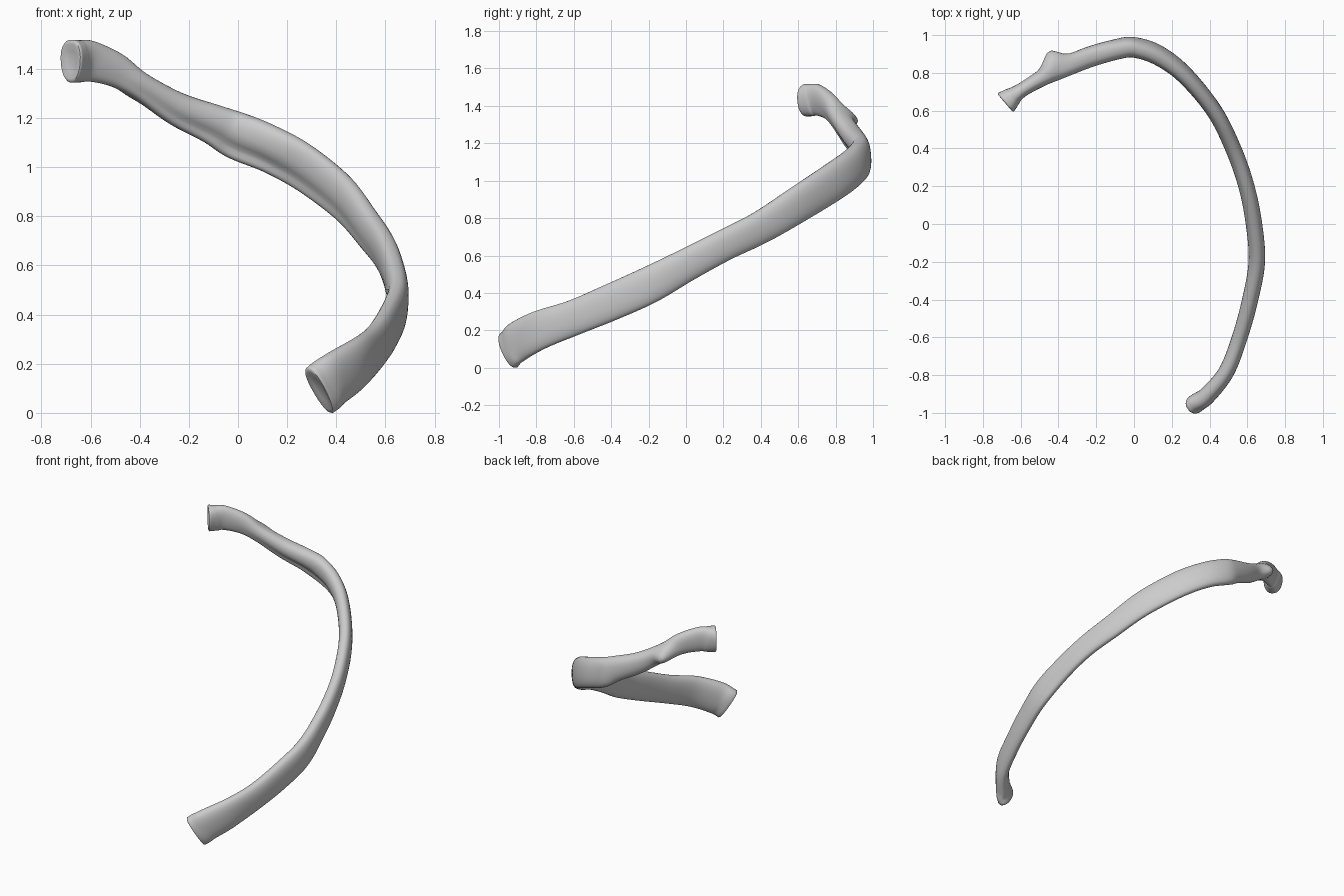
import bpy, bmesh, math
from mathutils import Vector

if "Cube" in bpy.data.objects:
    bpy.data.objects.remove(bpy.data.objects["Cube"])

# Stations from front tip to rear head: x, y, z, half height, half thickness, tilt (deg)
STATIONS = [
    (0.335, -0.945, 0.112, 0.110, 0.050, 0), (0.395, -0.900, 0.158, 0.110, 0.046, 0),
    (0.490, -0.780, 0.222, 0.104, 0.042, 0), (0.560, -0.600, 0.287, 0.095, 0.041, 0),
    (0.615, -0.400, 0.370, 0.098, 0.042, 0), (0.650, -0.200, 0.460, 0.098, 0.043, 0),
    (0.635, 0.000, 0.567, 0.088, 0.043, 0), (0.595, 0.200, 0.672, 0.084, 0.042, 0),
    (0.525, 0.400, 0.770, 0.088, 0.042, 0), (0.425, 0.600, 0.893, 0.097, 0.042, 3),
    (0.270, 0.790, 1.015, 0.102, 0.044, 8), (0.130, 0.895, 1.092, 0.100, 0.048, 12),
    (0.000, 0.937, 1.145, 0.098, 0.050, 12), (-0.100, 0.925, 1.193, 0.082, 0.052, 10),
    (-0.250, 0.880, 1.257, 0.068, 0.054, 6), (-0.400, 0.815, 1.350, 0.056, 0.050, 0),
    (-0.500, 0.765, 1.415, 0.070, 0.042, 0), (-0.600, 0.705, 1.450, 0.083, 0.038, 0),
    (-0.645, 0.672, 1.450, 0.086, 0.052, 0), (-0.677, 0.645, 1.450, 0.087, 0.064, 0),
]
STEPS, SIDES = 6, 32
TUBERCLE = Vector((-0.435, 0.855, 1.345))


def catmull(a, b, c, d, t):
    return [0.5 * (2 * q + (r - p) * t + (2 * p - 5 * q + 4 * r - s) * t * t
                   + (3 * q - p - 3 * r + s) * t ** 3) for p, q, r, s in zip(a, b, c, d)]


def spow(v, e):
    return math.copysign(abs(v) ** e, v)


def bump(v, centre, width):
    return math.exp(-((v - centre) / width) ** 2)


# Smooth interpolation of the stations, with extrapolated ends
first = [2 * p - q for p, q in zip(STATIONS[0], STATIONS[1])]
last = [2 * p - q for p, q in zip(STATIONS[-1], STATIONS[-2])]
ctrl = [first, *STATIONS, last]
samples = []
for i in range(1, len(ctrl) - 2):
    for k in range(STEPS):
        samples.append(catmull(*ctrl[i - 1:i + 3], k / STEPS))
samples.append(list(STATIONS[-1]))

bm = bmesh.new()
rings, tangents = [], []
n = len(samples)
for i, s in enumerate(samples):
    c = Vector(s[:3])
    tan = (Vector(samples[min(i + 1, n - 1)][:3]) - Vector(samples[max(i - 1, 0)][:3])).normalized()
    side = tan.cross(Vector((0, 0, 1))).normalized()
    up = side.cross(tan)
    a = math.radians(s[5])
    out_dir = side * math.cos(a) + up * math.sin(a)
    up_dir = up * math.cos(a) - side * math.sin(a)
    u = i / (n - 1)
    groove = 0.45 * bump(u, 0.6, 0.17)
    ring = []
    for k in range(SIDES):
        ang = 2 * math.pi * k / SIDES
        w, h = spow(math.cos(ang), 0.85), spow(math.sin(ang), 0.9)
        w *= 1 + 0.12 * h
        # costal groove along the lower inner face
        if w < 0:
            w *= 1 - groove * bump(h, -0.5, 0.3)
        p = c + out_dir * (s[4] * w) + up_dir * (s[3] * h)
        # tubercle knob on the outer rear face
        if w > -0.3:
            d = (p - TUBERCLE).length
            p += Vector((-0.25, 0.95, -0.15)) * 0.066 * math.exp(-(d / 0.062) ** 2) * min(1, w + 0.3)
        ring.append(bm.verts.new(p))
    rings.append(ring)
    tangents.append(tan)


def bridge(r0, r1):
    for k in range(SIDES):
        j = (k + 1) % SIDES
        bm.faces.new((r0[k], r0[j], r1[j], r1[k]))


for r0, r1 in zip(rings, rings[1:]):
    bridge(r0, r1)


# Softly rimmed, dished end facets
def cap(ring, direction):
    c = sum((v.co for v in ring), Vector()) / SIDES
    prev = ring
    for scale, push in ((0.95, 0.006), (0.82, 0.007), (0.5, 0.0), (0.2, -0.003)):
        new = [bm.verts.new(c + (v.co - c) * scale + direction * push) for v in ring]
        bridge(prev, new)
        prev = new
    bm.faces.new(prev)


cap(rings[0], -tangents[0])
cap(rings[-1], tangents[-1])
bmesh.ops.recalc_face_normals(bm, faces=bm.faces)

# Rest on the ground plane
low = min(v.co.z for v in bm.verts)
bmesh.ops.translate(bm, verts=bm.verts, vec=(0, 0, -low))

mesh = bpy.data.meshes.new("rib_bone")
bm.to_mesh(mesh)
bm.free()
rib = bpy.data.objects.new("rib_bone", mesh)
bpy.context.collection.objects.link(rib)
bpy.context.view_layer.objects.active = rib
rib.select_set(True)
bpy.ops.object.shade_smooth_by_angle(angle=math.radians(50))
